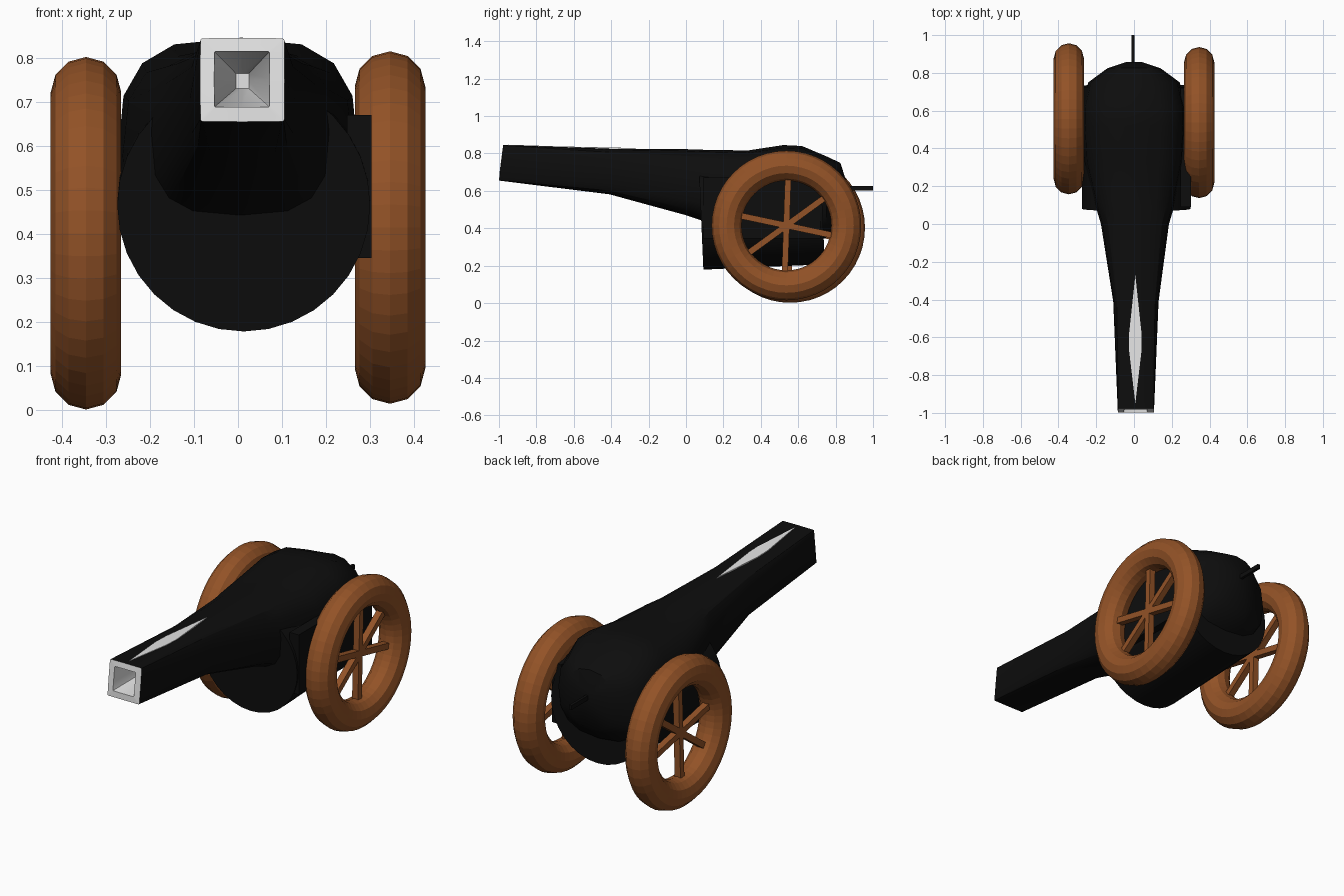
import bpy, bmesh, math
from mathutils import Matrix, Vector

if "Cube" in bpy.data.objects:
    bpy.data.objects.remove(bpy.data.objects["Cube"])


def material(name, rgb):
    m = bpy.data.materials.new(name)
    m.diffuse_color = (*rgb, 1)
    m.use_nodes = True
    m.node_tree.nodes["Principled BSDF"].inputs["Base Color"].default_value = m.diffuse_color
    return m


IRON = material("black iron", (0.004, 0.004, 0.004))
WOOD = material("brown wood", (0.29, 0.085, 0.02))
PALE = material("pale grey", (0.78, 0.78, 0.78))


def finish(name, bm, mat, smooth=None, recalc=True):
    if recalc:
        bmesh.ops.recalc_face_normals(bm, faces=bm.faces)
    me = bpy.data.meshes.new(name)
    bm.to_mesh(me)
    bm.free()
    me.materials.append(mat)
    ob = bpy.data.objects.new(name, me)
    bpy.context.collection.objects.link(ob)
    if smooth:
        bpy.ops.object.select_all(action='DESELECT')
        ob.select_set(True)
        bpy.context.view_layer.objects.active = ob
        bpy.ops.object.shade_smooth_by_angle(angle=math.radians(smooth))
    return ob


def ring(bm, y, cx, top, bottom, rx, n, tilt=0.0, sides=16):
    """Superelliptic section: n = 2 is round, large n is square."""
    cz, rz = (top + bottom) / 2, (top - bottom) / 2
    out = []
    for k in range(sides):
        a = 2 * math.pi * k / sides
        c, s = math.cos(a), math.sin(a)
        px = math.copysign(abs(c) ** (2 / n), c) if abs(c) > 1e-6 else 0
        pz = math.copysign(abs(s) ** (2 / n), s) if abs(s) > 1e-6 else 0
        out.append(bm.verts.new((cx + rx * px, y + tilt * pz, cz + rz * pz)))
    return out


def loft(bm, rings):
    for a, b in zip(rings, rings[1:]):
        for k in range(len(a)):
            j = (k + 1) % len(a)
            bm.faces.new((a[k], a[j], b[j], b[k]))


def box(name, centre, size, mat):
    bm = bmesh.new()
    bmesh.ops.create_cube(bm, size=1, matrix=Matrix.Translation(centre) @ Matrix.Diagonal((*size, 1)))
    return finish(name, bm, mat)


# Barrel, square at the muzzle and rounded at the breech
bm = bmesh.new()
sections = [
    (-0.988, 0.010, 0.845, 0.655, 0.096, 30, 0.011),
    (-0.41, 0.010, 0.826, 0.582, 0.120, 4, 0),
    (0.00, 0.005, 0.823, 0.470, 0.180, 3, 0),
    (0.09, 0.005, 0.820, 0.440, 0.207, 3, 0),
    (0.33, 0.000, 0.816, 0.340, 0.262, 3, 0),
    (0.52, 0.000, 0.845, 0.290, 0.274, 3, 0),
    (0.62, 0.000, 0.840, 0.300, 0.272, 3, 0),
    (0.75, 0.000, 0.785, 0.350, 0.242, 2.6, 0),
    (0.825, 0.000, 0.750, 0.430, 0.140, 2.4, 0),
    (0.858, 0.000, 0.650, 0.560, 0.040, 2, 0),
]
rings = [ring(bm, *s) for s in sections]
loft(bm, rings)
bm.faces.new(rings[-1])
finish("barrel", bm, IRON, 30)

# Muzzle rim and tapering bore
bm = bmesh.new()
rings = [ring(bm, -0.988, 0.010, 0.845, 0.655, 0.096, 30, 0.011),
         ring(bm, -0.990, 0.009, 0.815, 0.688, 0.063, 30, 0.008),
         ring(bm, -0.35, 0.010, 0.765, 0.730, 0.015, 30)]
loft(bm, rings)
bm.faces.new(rings[-1])
ob = finish("muzzle_bore", bm, PALE, 30)

# Pale sliver along the top of the barrel
bm = bmesh.new()
outline = [(-0.95, 0), (-0.67, 0.033), (-0.58, 0.033), (-0.27, 0)]
pts = [(0.007 + w, y) for y, w in outline] + [(0.007 - w, y) for y, w in outline[-2:0:-1]]
top = [bm.verts.new((x, y, 0.829 + max(0, -0.41 - y) * 0.033)) for x, y in pts]
face = bm.faces.new(top)
ext = bmesh.ops.extrude_face_region(bm, geom=[face])
for v in ext["geom"]:
    if isinstance(v, bmesh.types.BMVert):
        v.co.z -= 0.008
finish("top_sliver", bm, PALE)

# Round carriage drum under the breech
bm = bmesh.new()
bmesh.ops.create_cone(bm, cap_ends=True, segments=32, radius1=0.287, radius2=0.287, depth=0.65,
                      matrix=Matrix.Translation((0.013, 0.405, 0.480)) @ Matrix.Rotation(math.radians(92.5), 4, 'X'))
finish("carriage_drum", bm, IRON, 30)
box("side_plate", (0.275, 0.405, 0.508), (0.055, 0.63, 0.325), IRON)

# Fuse
box("fuse", (-0.005, 0.92, 0.614), (0.015, 0.16, 0.024), IRON)


# Wheels: torus rim plus three crossing bars
def wheel(side, centre, angles):
    bpy.ops.mesh.primitive_torus_add(major_radius=0.32, minor_radius=0.08, major_segments=48,
                                     minor_segments=12, location=centre,
                                     rotation=(0, math.radians(90), 0))
    rim = bpy.context.object
    rim.name = side + "_wheel_rim"
    rim.data.materials.append(WOOD)
    for i, a in enumerate(angles):
        bar = box(f"{side}_spoke_{i + 1}", (0, 0, 0), (0.035, 0.54, 0.033), WOOD)
        bar.location = centre
        bar.rotation_euler.x = math.radians(a)


wheel("right", Vector((0.345, 0.537, 0.415)), (88, 36, -12))
wheel("left", Vector((-0.345, 0.557, 0.402)), (88, 36, -12))
